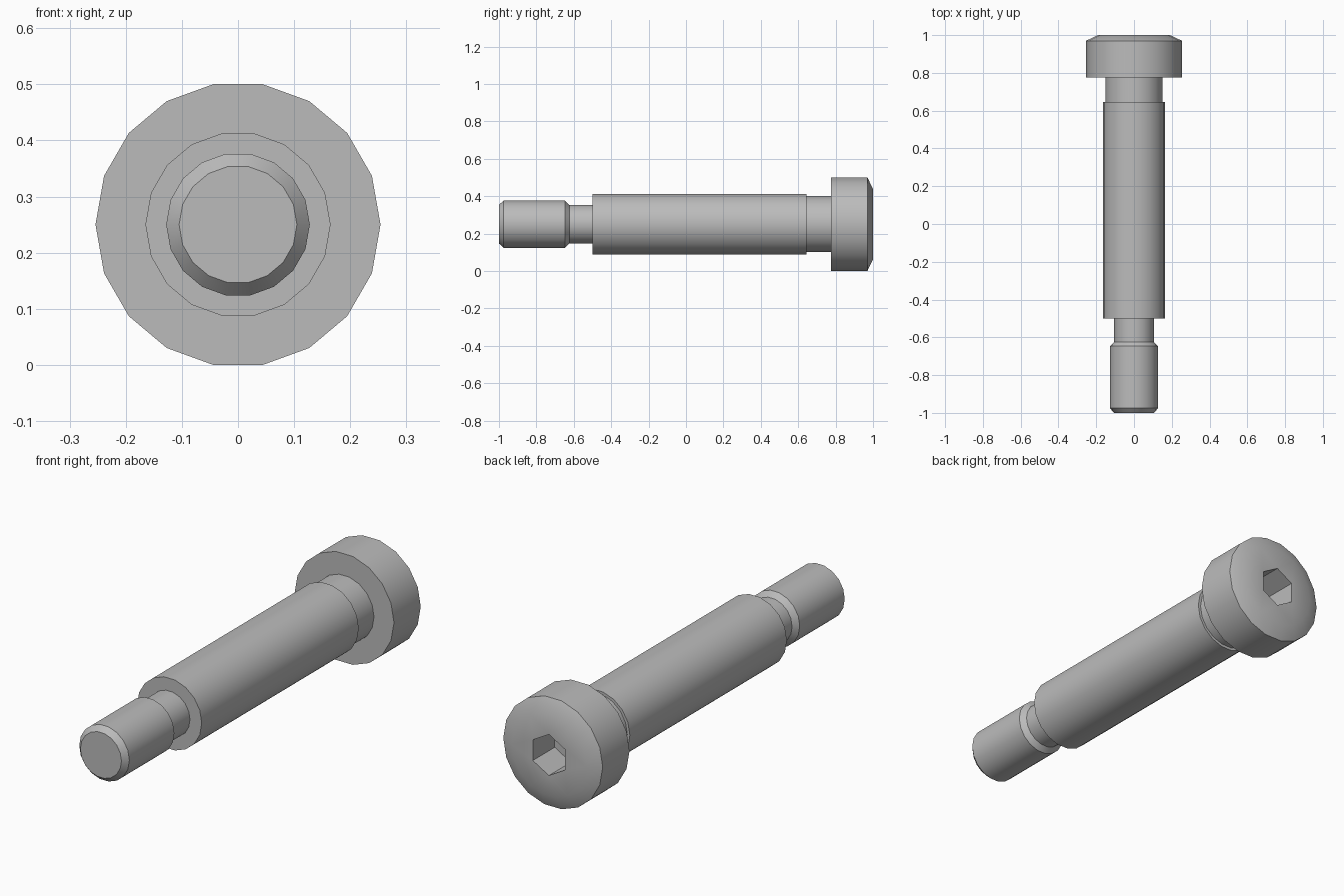
import bpy, bmesh
from math import cos, sin, pi, radians

SIDES = 18
AXIS_Z = 0.25

cube = bpy.data.objects.get("Cube")
if cube:
    bpy.data.objects.remove(cube)

steel = bpy.data.materials.new("light grey steel")
steel.use_nodes = True
color = (0.5, 0.5, 0.5, 1)
steel.diffuse_color = color
steel.node_tree.nodes["Principled BSDF"].inputs["Base Color"].default_value = color


def ring(bm, y, radius, sides, turn=0.0):
    """Closed polygon of vertices around the bolt axis."""
    angles = [turn + 2 * pi * i / sides for i in range(sides)]
    return [bm.verts.new((radius * cos(a), y, AXIS_Z + radius * sin(a))) for a in angles]


def skin(bm, rings):
    """Join neighbouring rings with quads."""
    for a, b in zip(rings, rings[1:]):
        for i in range(len(a)):
            j = (i + 1) % len(a)
            bm.faces.new((a[i], a[j], b[j], b[i]))


def turned_part(name, profile, socket=None):
    """Lathe a (y, radius) profile; optionally sink a hex socket in the back end."""
    bm = bmesh.new()
    rings = [ring(bm, y, r, SIDES) for y, r in profile]
    skin(bm, rings)
    bm.faces.new(rings[0])
    if socket:
        radius, depth = socket
        top = profile[-1][0]
        walls = [ring(bm, y, radius, 6, pi / 2) for y in (top, top - depth)]
        skin(bm, walls)
        bm.faces.new(walls[1])
        rims = [bm.edges.get((loop[i - 1], loop[i]))
                for loop in (rings[-1], walls[0]) for i in range(len(loop))]
        bmesh.ops.triangle_fill(bm, edges=rims, use_beauty=True, normal=(0, 1, 0))
    else:
        bm.faces.new(rings[-1])
    bmesh.ops.recalc_face_normals(bm, faces=bm.faces[:])
    mesh = bpy.data.meshes.new(name)
    bm.to_mesh(mesh)
    bm.free()
    mesh.materials.append(steel)
    obj = bpy.data.objects.new(name, mesh)
    bpy.context.collection.objects.link(obj)
    bpy.ops.object.select_all(action='DESELECT')
    obj.select_set(True)
    bpy.context.view_layer.objects.active = obj
    bpy.ops.object.shade_smooth_by_angle(angle=radians(30))


# Chamfered tip and the relief groove behind it
turned_part("threaded_end", [(-1, 0.105), (-0.975, 0.128), (-0.647, 0.128),
                             (-0.624, 0.105), (-0.49, 0.105)])
# Main cylinder
turned_part("shoulder", [(-0.5, 0.165), (0.645, 0.165)])
# Narrower section under the head
turned_part("neck", [(0.63, 0.152), (0.785, 0.152)])
# Head with bevelled rim and hex socket
turned_part("head", [(0.775, 0.254), (0.97, 0.254), (1, 0.19)], socket=(0.095, 0.16))
